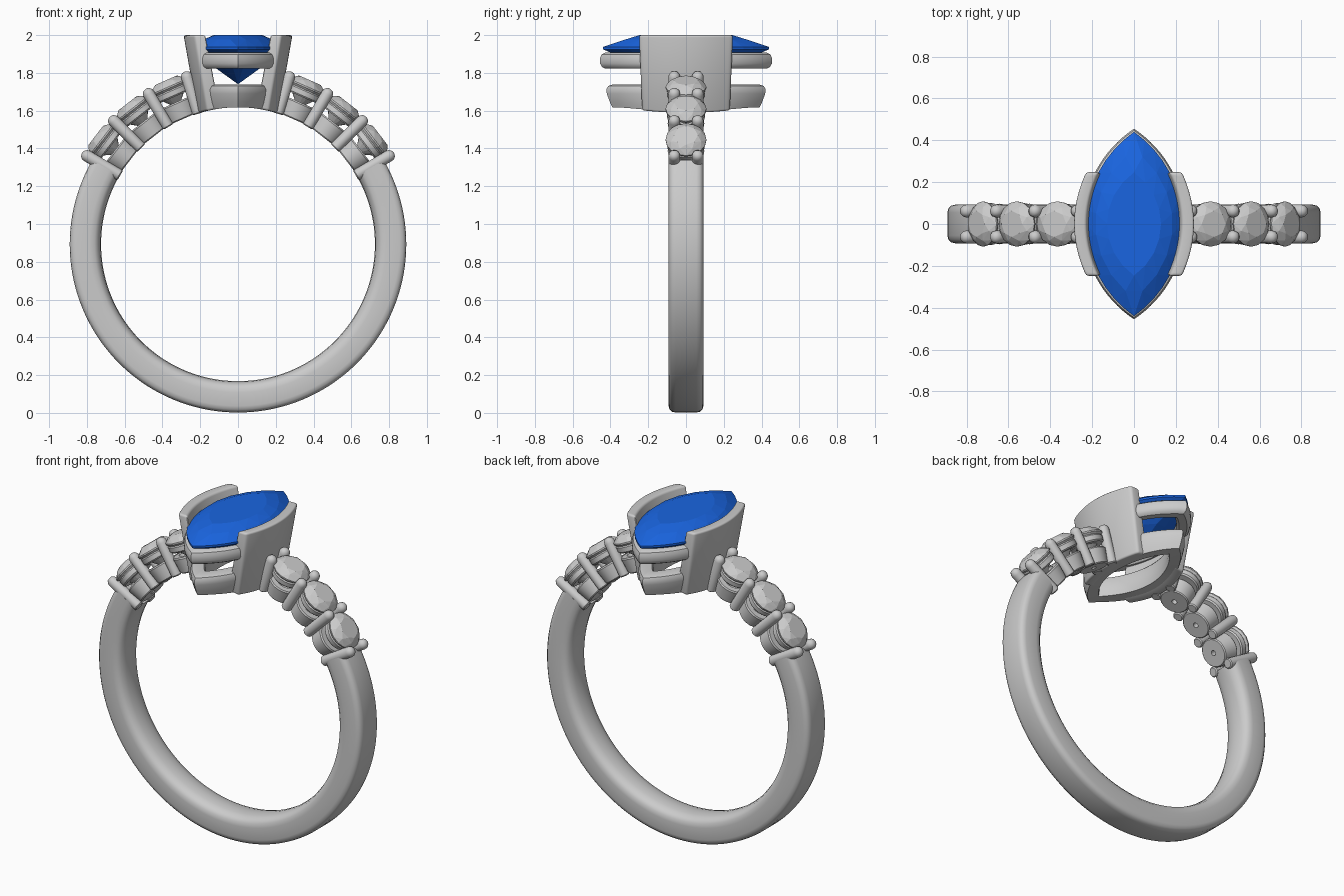
import bpy, bmesh
from math import sin, cos, pi, radians, sqrt, asin
from mathutils import Matrix

if "Cube" in bpy.data.objects:
    bpy.data.objects.remove(bpy.data.objects["Cube"])

ZC, RI, RO = 0.893, 0.725, 0.891      # ring centre height, inner and outer radius


def finish(name, bm, smooth=True, matrix=None, mat=None):
    bmesh.ops.recalc_face_normals(bm, faces=bm.faces)
    me = bpy.data.meshes.new(name)
    bm.to_mesh(me)
    bm.free()
    ob = bpy.data.objects.new(name, me)
    bpy.context.collection.objects.link(ob)
    if matrix:
        ob.matrix_world = matrix
    if mat:
        me.materials.append(mat)
    if smooth:
        bpy.ops.object.select_all(action='DESELECT')
        ob.select_set(True)
        bpy.context.view_layer.objects.active = ob
        bpy.ops.object.shade_smooth_by_angle(angle=radians(35))
    return ob


def loft(name, rings, loop=True, bevel=0, matrix=None):
    """Skin closed sections; loop joins last to first, otherwise ends are capped."""
    bm = bmesh.new()
    v = [[bm.verts.new(p) for p in ring] for ring in rings]
    n, m = len(v), len(v[0])
    for i in range(n if loop else n - 1):
        a, b = v[i], v[(i + 1) % n]
        for j in range(m):
            k = (j + 1) % m
            bm.faces.new((a[j], a[k], b[k], b[j]))
    if not loop:
        bm.faces.new(v[0])
        bm.faces.new(v[-1])
    bmesh.ops.remove_doubles(bm, verts=bm.verts, dist=1e-5)
    bmesh.ops.recalc_face_normals(bm, faces=bm.faces)
    if bevel:
        edges = [e for e in bm.edges if e.calc_face_angle(0) > radians(40)]
        bmesh.ops.bevel(bm, geom=edges, offset=bevel, segments=3, profile=0.5, affect='EDGES')
    return finish(name, bm, matrix=matrix)


def lathe(name, profile, matrix, steps=24):
    rings = [[(r * cos(2 * pi * i / steps), r * sin(2 * pi * i / steps), z) for r, z in profile]
             for i in range(steps)]
    return loft(name, rings, matrix=matrix)


def marquise(t, w, l):
    """Point on a two-arc pointed oval, t in 0..1 starting at the +y tip."""
    R = (l * l + w * w) / (2 * w)
    A = asin(l / R)
    side, u = (1, t * 2) if t < 0.5 else (-1, 2 - t * 2)
    a = A * (1 - 2 * u)
    return side * (R * cos(a) - (R - w)), R * sin(a)


def finger(x):
    return ZC + sqrt(RI * RI - x * x)


def gem(name, outline, levels, matrix=None, mat=None):
    """Faceted stone: hull of outline rings (scale, height, count, phase)."""
    bm = bmesh.new()
    for s, z, n, ph in levels:
        for i in range(n):
            x, y = outline(((i + ph) / n) % 1.0)
            bm.verts.new((x * s, y * s, z))
    res = bmesh.ops.convex_hull(bm, input=bm.verts)
    junk = {g for g in res['geom_interior'] + res['geom_unused'] if isinstance(g, bmesh.types.BMVert)}
    bmesh.ops.delete(bm, geom=list(junk), context='VERTS')
    bmesh.ops.dissolve_limit(bm, angle_limit=radians(1), verts=bm.verts, edges=bm.edges)
    return finish(name, bm, False, matrix, mat)


# band: rounded comfort-fit section swept round the lower part of the ring
half = [(RI, 0), (RI + .004, .04), (RI + .014, .072), (RI + .034, .089), (RI + .06, .092),
        (RO - .035, .092), (RO - .016, .087), (RO - .004, .074), (RO, .055)]
section = half + [(r, -y) for r, y in reversed(half[1:])]
rings = []
for i in range(97):
    a = radians(30 - 240 * i / 96)
    rings.append([(r * cos(a), y, ZC + r * sin(a)) for r, y in section])
loft("band", rings, loop=False)

# centre stone
blue = bpy.data.materials.new("blue_stone")
blue.diffuse_color = (0.01, 0.13, 0.75, 1)
blue.use_nodes = True
blue.node_tree.nodes["Principled BSDF"].inputs["Base Color"].default_value = blue.diffuse_color
gem("centre_stone", lambda t: marquise(t, .23, .44),
    [(.56, 2.0, 16, 0), (.8, 1.977, 16, .5), (1, 1.937, 32, 0), (1, 1.925, 32, 0),
     (.58, 1.835, 16, .5), (0, 1.74, 1, 0)], mat=blue)

# upper and lower pointed rails under the centre stone
upper = [(0, 1.85), (0, 1.88), (.006, 1.898), (.02, 1.908), (.06, 1.908), (.07, 1.895),
         (.075, 1.84), (.06, 1.825), (.02, 1.822), (.007, 1.832)]
lower = [(.025, 0), (.015, .03), (.004, 1.69), (.003, 1.715), (.010, 1.731), (.025, 1.738),
         (.075, 1.738), (.085, 1.725), (.09, .03), (.085, 0)]


def rail(name, prof, w, l, steps=64):
    rings = []
    for i in range(steps):
        ring = []
        for d, z in prof:
            x, y = marquise(i / steps, w - d, l - 1.4 * d)
            ring.append((x, y, z if z > 1 else finger(x) + z))
        rings.append(ring)
    loft(name, rings)


rail("upper_rail", upper, .245, .455)
rail("lower_rail", lower, .205, .425)

# curved side walls gripping the centre stone
for s, side in ((1, "right"), (-1, "left")):
    rings = []
    for i in range(25):
        u = -1 + i / 12
        drop = .058 * u * u
        xi, xo = .147 - drop * .9, .215 - drop * .9
        rings.append([(s * xi, .232 * u, finger(xi)), (s * xo, .232 * u, finger(xo)),
                      (s * (.288 - drop), .248 * u, 2.0), (s * (.228 - drop), .248 * u, 2.0)])
    loft(f"{side}_wall", rings, loop=False, bevel=.012)

# shoulder stones with seats, and the prong pairs between them
seat = [(.015, .724), (.078, .724), (.084, .73), (.097, .812), (.092, .82), (.06, .82), (.015, .76)]
collar = [(.093, .85), (.1, .858), (.102, .885), (.096, .893), (.07, .893), (.06, .85)]
prong = [(0, .722), (.024, .722), (.03, .728), (.031, .925), (.028, .94), (.018, .952), (0, .957)]
for s, side in ((1, "right"), (-1, "left")):
    def radial(deg):
        return Matrix.Translation((0, 0, ZC)) @ Matrix.Rotation(s * radians(90 - deg), 4, 'Y')
    for k, deg in enumerate((37.5, 52, 66.3), 1):
        m = radial(deg)
        lathe(f"{side}_seat_{k}", seat, m, 32)
        lathe(f"{side}_collar_{k}", collar, m, 32)
        gem(f"{side}_stone_{k}", lambda t: (.108 * cos(2 * pi * t), .108 * sin(2 * pi * t)),
            [(.58, .948, 8, 0), (.8, .935, 8, .5), (1, .911, 16, 0), (1, .903, 16, 0),
             (.55, .85, 8, .5), (0, .785, 1, 0)], m)
    for k, deg in enumerate((30.3, 44.8, 59.3, 73), 1):
        for y in (.062, -.062):
            lathe(f"{side}_prong_{k}_{'back' if y > 0 else 'front'}", prong,
                  radial(deg) @ Matrix.Translation((0, y, 0)), 16)
